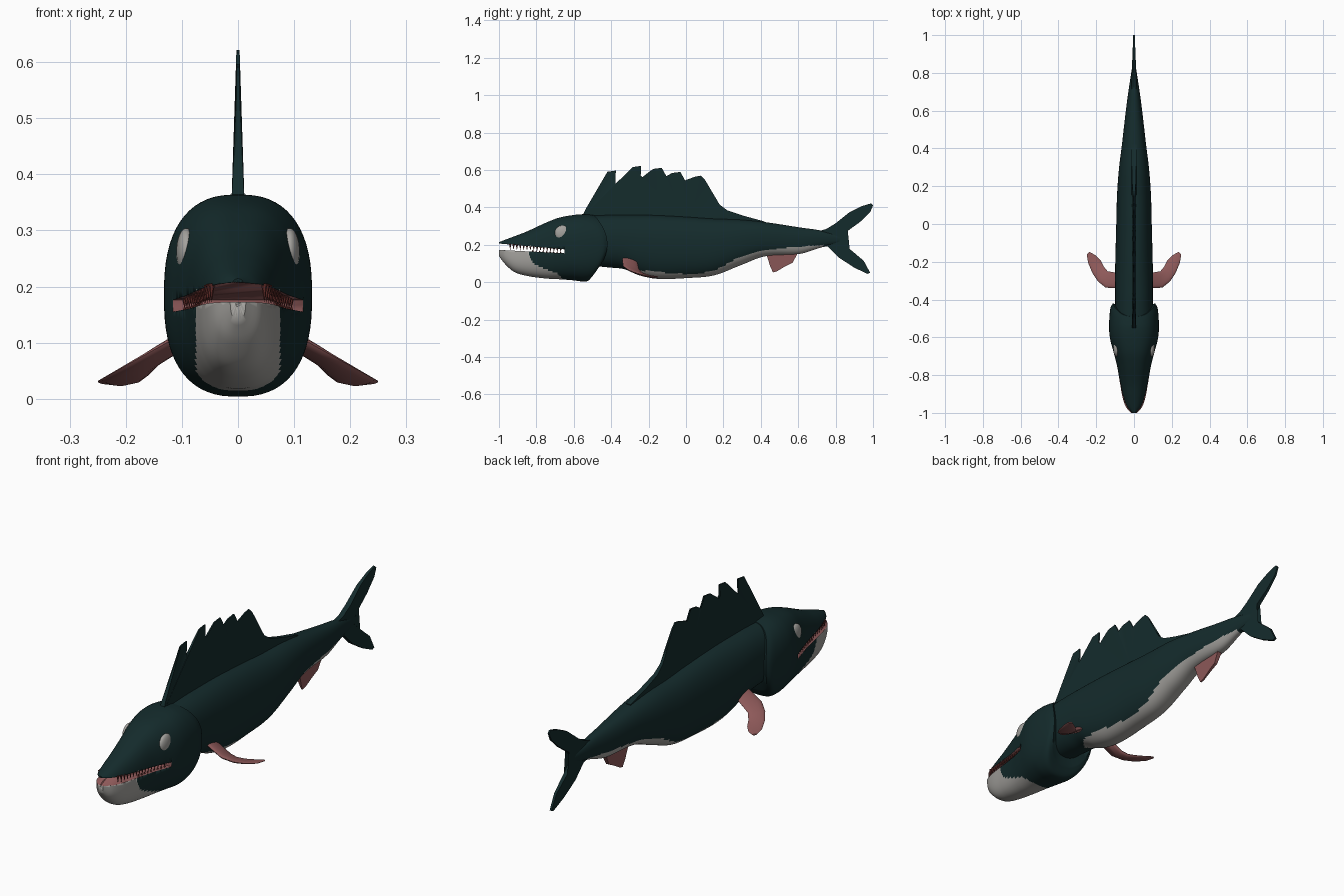
import bpy, bmesh, math
from mathutils import Vector

if "Cube" in bpy.data.objects:
    bpy.data.objects.remove(bpy.data.objects["Cube"])


def material(name, rgb):
    m = bpy.data.materials.new(name)
    m.use_nodes = True
    m.diffuse_color = (*rgb, 1)
    m.node_tree.nodes["Principled BSDF"].inputs["Base Color"].default_value = (*rgb, 1)
    return m


SKIN = material("dark_teal_skin", (0.007, 0.024, 0.025))
PALE = material("pale_belly", (0.37, 0.36, 0.34))
PINK = material("pink_flesh", (0.27, 0.1, 0.1))
RED = material("dark_red_teeth", (0.13, 0.028, 0.024))


def finish(name, bm, mats, angle=40):
    bmesh.ops.recalc_face_normals(bm, faces=bm.faces)
    mesh = bpy.data.meshes.new(name)
    bm.to_mesh(mesh)
    bm.free()
    ob = bpy.data.objects.new(name, mesh)
    bpy.context.collection.objects.link(ob)
    for m in mats:
        mesh.materials.append(m)
    select(ob)
    bpy.ops.object.shade_smooth_by_angle(angle=math.radians(angle))
    return ob


def select(ob):
    bpy.ops.object.select_all(action='DESELECT')
    ob.select_set(True)
    bpy.context.view_layer.objects.active = ob


def sample(rows, y):
    """Smooth interpolation of table rows keyed by their first value."""
    def slope(i, k):
        a, b = rows[max(i - 1, 0)], rows[min(i + 1, len(rows) - 1)]
        return (b[k] - a[k]) / (b[0] - a[0])
    y = min(max(y, rows[0][0]), rows[-1][0])
    i = max(j for j in range(len(rows) - 1) if rows[j][0] <= y)
    a, b = rows[i], rows[i + 1]
    h = b[0] - a[0]
    t = (y - a[0]) / h
    u = 1 - t
    return [u*u*(1 + 2*t)*a[k] + t*t*(3 - 2*t)*b[k] + h*t*u*(u*slope(i, k) - t*slope(i + 1, k))
            for k in range(1, len(a))]


def loft(name, rings, mats, rule=None, angle=40):
    """Skin a list of closed rings and fan the two ends."""
    bm = bmesh.new()
    loops = [[bm.verts.new(p) for p in ring] for ring in rings]
    n = len(rings[0])
    for a, b in zip(loops, loops[1:]):
        for i in range(n):
            bm.faces.new((a[i], a[(i + 1) % n], b[(i + 1) % n], b[i]))
    for end in (loops[0], loops[-1]):
        c = bm.verts.new(sum((v.co for v in end), Vector()) / n)
        for i in range(n):
            bm.faces.new((end[i], end[(i + 1) % n], c))
    if rule:
        for f in bm.faces:
            f.material_index = rule(f.calc_center_median())
    return finish(name, bm, mats, angle)


def body_rings(rows, count, power, sides=64):
    """Rounded-box cross sections; the last column bows the ring backwards."""
    rings = []
    for j in range(count + 1):
        y = rows[0][0] + (rows[-1][0] - rows[0][0]) * j / count
        w, top, low, bow = sample(rows, y)
        ring = []
        for i in range(sides):
            a = math.tau * (i + 0.5) / sides
            c, s = math.cos(a), math.sin(a)
            px = math.copysign(abs(c) ** (2 / power), c)
            pz = math.copysign(abs(s) ** (2 / power), s)
            ring.append((w * px, y + bow * (1 - pz * pz),
                         (top + low) / 2 + (top - low) / 2 * pz))
        rings.append(ring)
    return rings


# Trunk with pale belly: y, half width, top, bottom, bow
trunk = [(-.53, .1, .355, .09, 0), (-.4, .1, .36, .078, 0), (-.33, .1, .36, .07, 0),
         (-.25, .1, .36, .037, 0), (-.15, .098, .358, .018, 0), (0, .094, .35, .022, 0),
         (.15, .09, .34, .037, 0), (.29, .08, .335, .09, 0), (.42, .064, .322, .138, 0),
         (.61, .042, .293, .152, 0), (.72, .027, .277, .185, 0), (.83, .01, .25, .21, 0)]
belly = [(-.5, .085), (-.25, .065), (0, .045), (.15, .065), (.31, .145), (.5, .18), (.74, .2)]
loft("trunk", body_rings(trunk, 130, 2.3), [SKIN, PALE],
     lambda p: int(p.y < .74 and p.z < sample(belly, p.y)[0]))

# Head with bowed gill covers and pale chin
skull = [(-1, .014, .214, .14, 0), (-.97, .042, .226, .1, 0), (-.92, .06, .245, .056, 0),
         (-.85, .073, .272, .034, 0), (-.75, .09, .318, .02, 0), (-.68, .108, .345, .016, 0),
         (-.6, .128, .36, .01, 0), (-.55, .132, .364, .004, .02), (-.52, .126, .362, .01, .07),
         (-.49, .112, .358, .05, .07)]
head = loft("head", body_rings(skull, 80, 2.5), [SKIN, PALE, PINK],
            lambda p: int(p.z < .19 and p.y < -.64 - p.z and abs(p.x) < .075))

# Mouth opening cut through the head, lined with flesh
gape = [(-1.1, .216), (-.65, .176), (-.65, .155), (-1.1, .178)]
cutter = loft("mouth_cutter", [[(x, y, z) for y, z in gape] for x in (-.3, .3)],
              [SKIN, PALE, PINK], lambda p: 2)
cut = head.modifiers.new("mouth", 'BOOLEAN')
cut.operation, cut.solver, cut.object = 'DIFFERENCE', 'EXACT', cutter
select(head)
bpy.ops.object.modifier_apply(modifier=cut.name)
bpy.data.objects.remove(cutter)


def plate_fin(name, outline, half, mat):
    """Upright fin from a side outline, with thickness given by a function."""
    bm = bmesh.new()
    left, right = ([bm.verts.new((s * half(y, z), y, z)) for y, z in outline] for s in (1, -1))
    bm.faces.new(left)
    bm.faces.new(right[::-1])
    n = len(outline)
    for i in range(n):
        k = (i + 1) % n
        bm.faces.new((left[i], right[i], right[k], left[k]))
    bmesh.ops.triangulate(bm, faces=[f for f in bm.faces if len(f.verts) > 4])
    return finish(name, bm, [mat], 30)


# Dorsal fin with hooked crest
crest = [(-.56, .34), (-.54, .385), (-.49, .46), (-.445, .535), (-.42, .575)]
for y, z in ((-.375, .597), (-.24, .622), (-.13, .612), (-.03, .59)):
    crest += [(y - .045, z - .006), (y, z), (y - .02, z - .035), (y - .018, z - .06),
              (y - .003, z - .07), (y + .025, z - .045)]
crest += [(.05, .565), (.08, .57), (.1, .55), (.14, .47), (.18, .415), (.22, .385),
          (.31, .355), (.42, .325), (.42, .3), (0, .32)]
plate_fin("dorsal_fin", crest, lambda y, z: max(.003, .012 - .09 * max(0, z - .36)), SKIN)

# Forked tail fin
fork = [(.7, .27), (.75, .285), (.8, .315), (.875, .375), (.94, .407), (.99, .422), (1, .41),
        (.985, .375), (.93, .322), (.865, .275), (.815, .23), (.875, .178), (.95, .115),
        (.985, .05), (.97, .045), (.9, .078), (.82, .13), (.76, .19), (.7, .2)]
plate_fin("tail_fin", fork, lambda y, z: max(.004, .012 - .04 * max(0, y - .8)), SKIN)

# Anal fin
plate_fin("anal_fin", [(.42, .16), (.435, .135), (.45, .085), (.465, .053), (.485, .058),
                       (.53, .085), (.57, .105), (.6, .16)],
          lambda y, z: .003 + .08 * max(0, z - .05), PINK)

# Pectoral fins: leading x, y, trailing x, y, half thickness
blade = [(.08, -.34, .08, -.26, .015), (.15, -.337, .14, -.25, .012), (.19, -.305, .158, -.228, .01),
         (.22, -.26, .175, -.195, .008), (.243, -.205, .2, -.168, .006), (.25, -.16, .235, -.148, .003)]
for side, s in (("left", 1), ("right", -1)):
    rings = []
    for lx, ly, tx, ty, h in blade:
        z = .115 - .56 * (lx - .1)
        lead, trail = Vector((lx, ly, z)), Vector((tx, ty, z - .25 * (ty - ly)))
        mid, arm = (lead + trail) / 2, (lead - trail) / 2
        ring = []
        for i in range(16):
            a = math.tau * i / 16
            p = mid + arm * math.cos(a)
            ring.append((s * p.x, p.y, p.z + h * math.sin(a)))
        rings.append(ring)
    loft(side + "_pectoral_fin", rings, [PINK], angle=60)

    # Eye
    bm = bmesh.new()
    bmesh.ops.create_uvsphere(bm, u_segments=24, v_segments=16, radius=1)
    bmesh.ops.scale(bm, vec=(.018, .042, .042), verts=bm.verts)
    bmesh.ops.translate(bm, vec=(s * .092, -.66, .262), verts=bm.verts)
    finish(side + "_eye", bm, [PALE], 60)

    # Teeth: upper row hangs, lower row stands
    for row, up, first, count in (("upper", -1, -.94, 16), ("lower", 1, -.82, 9)):
        bm = bmesh.new()
        for i in range(count):
            y = first + (-.67 - first) * i / (count - 1)
            x = s * sample(skull, y)[0] * .86
            size = .034 * (1 - .45 * i / count) if up < 0 else .014
            (ay, az), (by, bz) = gape[:2] if up < 0 else (gape[3], gape[2])
            z = az + (bz - az) * (y - ay) / (by - ay) - up * .004
            base = [bm.verts.new((x + .006 * math.cos(a), y + .007 * math.sin(a), z))
                    for a in (math.tau * k / 6 for k in range(6))]
            tip = bm.verts.new((x, y, z + up * size))
            bm.faces.new(base)
            for k in range(6):
                bm.faces.new((base[k], base[(k + 1) % 6], tip))
        finish(f"{side}_{row}_teeth", bm, [RED], 30)
